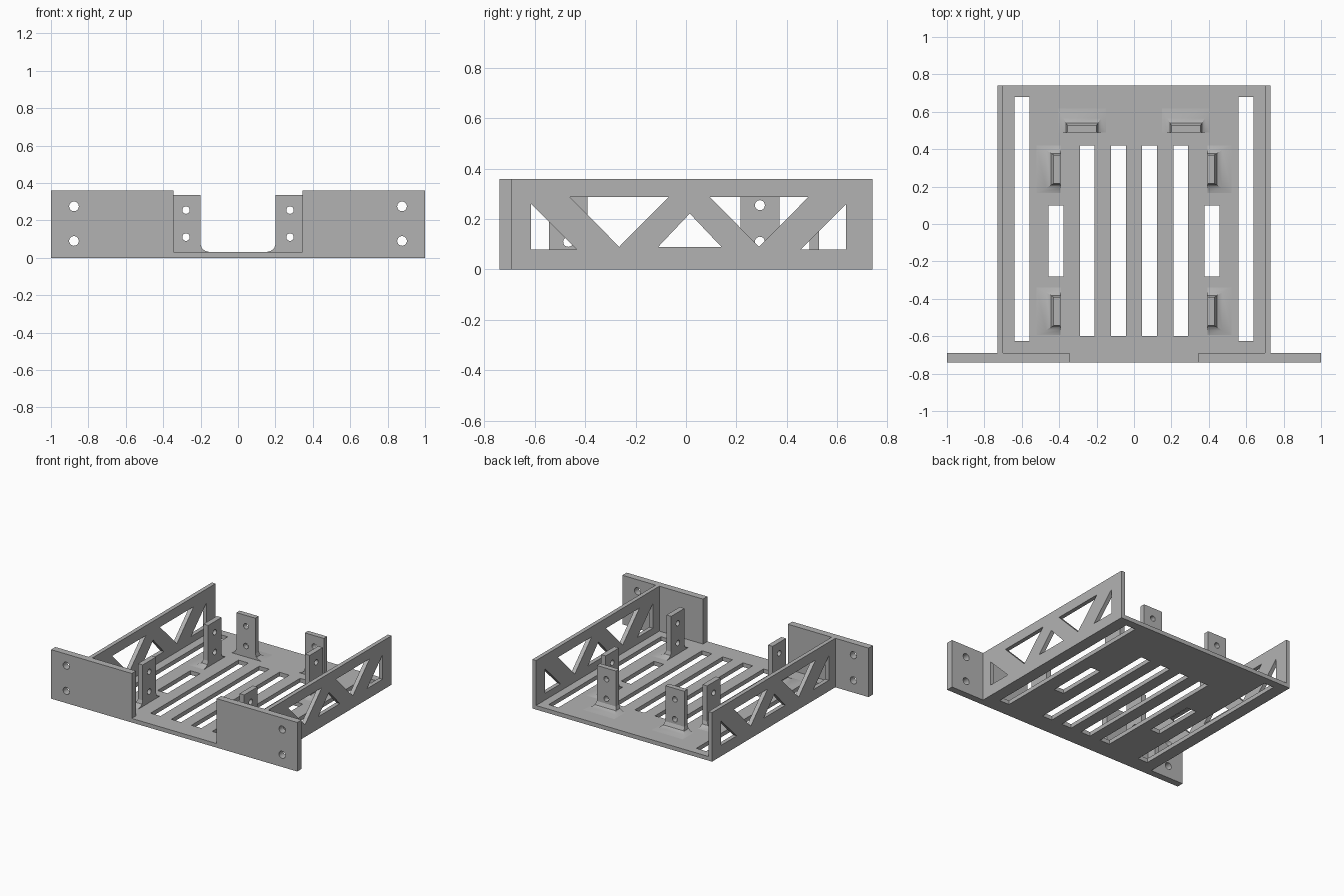
import bpy, bmesh, math
from mathutils import Vector, Matrix

if "Cube" in bpy.data.objects:
    bpy.data.objects.remove(bpy.data.objects["Cube"])

grey = bpy.data.materials.new("plain grey")
grey.use_nodes = True
colour = (0.45, 0.45, 0.45, 1)
grey.diffuse_color = colour
grey.node_tree.nodes["Principled BSDF"].inputs["Base Color"].default_value = colour

HALF_Y, FLOOR, TOP = 0.74, 0.03, 0.36
WALL_IN, WALL_OUT = 0.70, 0.73
FRONT_IN, NOTCH = -0.69, 0.345
UP = Vector((0, 0, 1))


def frame(origin, outward):
    """Upright frame: width, height, outward normal."""
    out = Vector(outward)
    m = Matrix((UP.cross(out), UP, out)).transposed().to_4x4()
    m.translation = origin
    return m


def rect(x0, x1, y0, y1):
    return [(x0, y0), (x1, y0), (x1, y1), (x0, y1)]


def circle(x, y, r, n=20):
    return [(x + r * math.cos(math.tau * i / n), y + r * math.sin(math.tau * i / n)) for i in range(n)]


def add_object(name, mesh):
    obj = bpy.data.objects.new(name, mesh)
    bpy.context.collection.objects.link(obj)
    mesh.materials.clear()
    mesh.materials.append(grey)
    bpy.ops.object.select_all(action="DESELECT")
    obj.select_set(True)
    bpy.context.view_layer.objects.active = obj
    bpy.ops.object.shade_smooth_by_angle(angle=math.radians(30))
    return obj


def panel(name, outline, holes, thickness, matrix):
    """Flat plate with cut-outs, made from a filled 2D curve."""
    curve = bpy.data.curves.new(name, "CURVE")
    curve.dimensions = "2D"
    curve.fill_mode = "BOTH"
    curve.extrude = thickness / 2
    for loop in [outline] + holes:
        spline = curve.splines.new("POLY")
        spline.points.add(len(loop) - 1)
        for point, (u, v) in zip(spline.points, loop):
            point.co = (u, v, 0, 1)
        spline.use_cyclic_u = True
    temp = bpy.data.objects.new(name + " outline", curve)
    bpy.context.collection.objects.link(temp)
    bpy.context.view_layer.update()
    depsgraph = bpy.context.evaluated_depsgraph_get()
    mesh = bpy.data.meshes.new_from_object(temp.evaluated_get(depsgraph))
    bpy.data.objects.remove(temp)
    bm = bmesh.new()
    bm.from_mesh(mesh)
    bmesh.ops.remove_doubles(bm, verts=bm.verts, dist=0.0001)
    bmesh.ops.recalc_face_normals(bm, faces=bm.faces)
    bm.transform(matrix)
    bm.to_mesh(mesh)
    bm.free()
    return add_object(name, mesh)


# Slotted floor, with a tongue between the front plates
floor_outline = [(-WALL_IN, HALF_Y), (-WALL_IN, FRONT_IN), (-NOTCH, FRONT_IN), (-NOTCH, -HALF_Y),
                 (NOTCH, -HALF_Y), (NOTCH, FRONT_IN), (WALL_IN, FRONT_IN), (WALL_IN, HALF_Y)]
slots = []
for s in (-1, 1):
    for x, y0, y1 in ((0.082, -0.6, 0.42), (0.25, -0.6, 0.42), (0.417, -0.28, 0.1), (0.6, -0.625, 0.68)):
        slots.append(rect(s * x - 0.04, s * x + 0.04, y0, y1))
panel("floor", floor_outline, slots, FLOOR, Matrix.Translation((0, 0, FLOOR / 2)))

# Truss side walls
end_window = [(0.635, 0.26), (0.635, 0.08), (0.455, 0.08)]
windows = [end_window,
           [(-y + 0.02, z) for y, z in end_window],
           [(-0.11, 0.09), (0.14, 0.09), (0.015, 0.222)]]
for y in (-0.265, 0.29):
    windows.append([(y - 0.195, 0.287), (y + 0.195, 0.287), (y, 0.09)])
for side, s in (("left", 1), ("right", -1)):
    panel(side + "_wall", rect(FRONT_IN, HALF_Y, 0, TOP), windows, WALL_OUT - WALL_IN,
          frame((s * (WALL_IN + WALL_OUT) / 2, 0, 0), (1, 0, 0)))

    # Front mounting plates
    lo, hi = sorted((s * NOTCH, s))
    panel(side + "_front_plate", rect(lo, hi, 0, TOP),
          [circle(s * 0.877, z, 0.026) for z in (0.09, 0.275)], FRONT_IN + HALF_Y,
          frame((0, (FRONT_IN - HALF_Y) / 2, 0), (0, -1, 0)))


def tab(name, origin, outward):
    """Upright drilled tab with a flared foot behind it."""
    half, thick = 0.077, 0.038
    matrix = frame(origin, outward)
    panel(name, rect(-half, half, FLOOR - 0.01, 0.335),
          [circle(0, z, 0.02) for z in (0.11, 0.255)], thick, matrix)
    bm = bmesh.new()
    rings = []
    for spread, back, z in ((0, 0, 0.075), (0.008, 0.012, 0.05), (0.025, 0.04, 0.037),
                            (0.05, 0.09, FLOOR), (0.05, 0.09, FLOOR - 0.005)):
        w, near, far = half + spread, -thick / 2, thick / 2 + back
        rings.append([bm.verts.new((u, z, d)) for u, d in rect(-w, w, near, far)])
    for a, b in zip(rings, rings[1:]):
        for i in range(4):
            j = (i + 1) % 4
            bm.faces.new((a[i], a[j], b[j], b[i]))
    bm.faces.new(rings[0])
    bm.faces.new(rings[-1])
    bmesh.ops.recalc_face_normals(bm, faces=bm.faces)
    bm.transform(matrix)
    mesh = bpy.data.meshes.new(name + "_foot")
    bm.to_mesh(mesh)
    bm.free()
    add_object(name + "_foot", mesh)


# Mounting tabs around the tray
for side, s in (("left", 1), ("right", -1)):
    tab(side + "_rear_tab", (s * 0.278, 0.508, 0), (0, 1, 0))
    tab(side + "_middle_tab", (s * 0.412, 0.293, 0), (s, 0, 0))
    tab(side + "_front_tab", (s * 0.412, -0.467, 0), (s, 0, 0))
